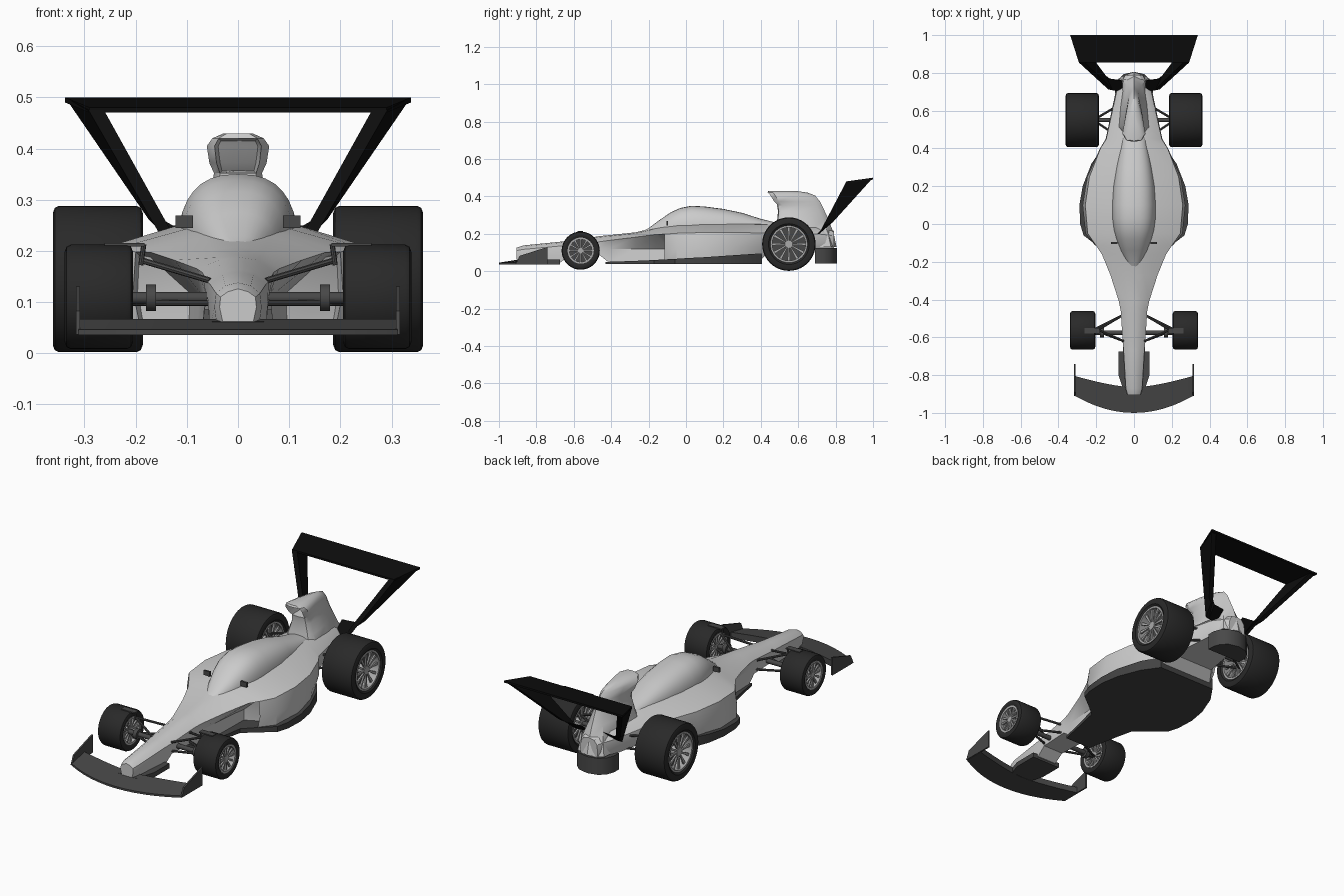
import bpy, bmesh, math
from mathutils import Vector, Matrix

if "Cube" in bpy.data.objects:
    bpy.data.objects.remove(bpy.data.objects["Cube"])


def material(name, v):
    m = bpy.data.materials.new(name)
    m.diffuse_color = (v, v, v, 1)
    m.use_nodes = True
    m.node_tree.nodes["Principled BSDF"].inputs["Base Color"].default_value = m.diffuse_color
    return m


TYRE = material("rubber", 0.022)
DARK = material("dark_grey", 0.065)
FLOOR = material("floor_grey", 0.055)
BLACK = material("black", 0.004)
RIM = material("rim_silver", 0.4)


def build(name, verts, faces, mat=None, angle=35, edit=None):
    bm = bmesh.new()
    vs = [bm.verts.new(v) for v in verts]
    fs = [bm.faces.new([vs[i] for i in f]) for f in faces]
    bmesh.ops.recalc_face_normals(bm, faces=bm.faces)
    if edit:
        edit(bm, fs)
    me = bpy.data.meshes.new(name)
    bm.to_mesh(me)
    bm.free()
    ob = bpy.data.objects.new(name, me)
    bpy.context.collection.objects.link(ob)
    if mat:
        me.materials.append(mat)
    bpy.ops.object.select_all(action='DESELECT')
    ob.select_set(True)
    bpy.context.view_layer.objects.active = ob
    bpy.ops.object.shade_smooth_by_angle(angle=math.radians(angle))
    return ob


def loft(name, rings, mat=None, wrap=False, angle=35, edit=None):
    n, m = len(rings[0]), len(rings)
    faces = []
    for i in range(m if wrap else m - 1):
        a, b = i * n, (i + 1) % m * n
        faces += [(a + j, a + (j + 1) % n, b + (j + 1) % n, b + j) for j in range(n)]
    if not wrap:
        faces += [tuple(range(n)), tuple(range((m - 1) * n, m * n))]
    return build(name, [v for r in rings for v in r], faces, mat, angle, edit)


def mirrored(half):
    # half outline from centre to centre, closed with its reflection in x
    return half + [(-x, y, z) for x, y, z in half[-2:0:-1]]


def recess(ids, thickness, depth):
    def edit(bm, fs):
        sel = [fs[i] for i in ids]
        bmesh.ops.inset_region(bm, faces=sel, thickness=thickness, use_even_offset=False)
        vs = {v for f in sel for v in f.verts}
        bmesh.ops.translate(bm, verts=list(vs), vec=(0, depth, 0))
    return edit


def prism(name, outline, z0, z1, mat):
    return loft(name, [[(x, y, z) for x, y in outline] for z in (z0, z1)], mat)


def box(name, c, s, mat):
    x, y, z = (v / 2 for v in s)
    return prism(name, [(c[0] - x, c[1] - y), (c[0] + x, c[1] - y), (c[0] + x, c[1] + y), (c[0] - x, c[1] + y)],
                 c[2] - z, c[2] + z, mat)


def bar(name, p, q, r, mat=DARK, n=8):
    p, q = Vector(p), Vector(q)
    rot = (q - p).to_track_quat('Z', 'Y')
    circle = [rot @ Vector((r * math.cos(2 * math.pi * k / n), r * math.sin(2 * math.pi * k / n), 0)) for k in range(n)]
    return loft(name, [[e + c for c in circle] for e in (p, q)], mat)


def lathe(name, c, profile, mat, n=40):
    return loft(name, [[(c[0] + x, c[1] + r * math.cos(2 * math.pi * k / n), c[2] + r * math.sin(2 * math.pi * k / n))
                        for x, r in profile] for k in range(n)], mat, wrap=True)


# Main body: y, bottom z, bottom x, mid x, mid z, shoulder x, shoulder z, top x, top z
stations = [
    (-.905, .062, .03, .036, .09, .034, .11, .02, .12),
    (-.87, .045, .04, .046, .09, .043, .117, .025, .132),
    (-.67, .048, .055, .058, .10, .055, .135, .03, .152),
    (-.62, .085, .058, .06, .11, .06, .14, .033, .158),
    (-.46, .085, .066, .064, .12, .07, .158, .038, .182),
    (-.41, .045, .07, .064, .12, .08, .165, .042, .187),
    (-.27, .045, .08, .075, .12, .125, .182, .052, .202),
    (-.16, .045, .09, .085, .12, .17, .197, .065, .228),
    (-.115, .045, .19, .205, .12, .2, .198, .075, .237),
    (-.05, .045, .25, .257, .12, .245, .203, .09, .246),
    (.1, .045, .268, .272, .13, .258, .207, .11, .252),
    (.25, .05, .235, .248, .13, .236, .207, .10, .252),
    (.4, .06, .15, .18, .13, .178, .205, .085, .25),
    (.45, .11, .12, .15, .15, .147, .205, .08, .248),
    (.7, .12, .085, .097, .15, .092, .2, .055, .235),
    (.79, .12, .045, .05, .15, .045, .19, .03, .21),
]
rings = [mirrored([(0, y, zb), (xb, y, zb), (xm, y, zm), (xs, y, zs), (xt, y, zt), (0, y, zt + .006)])
         for y, zb, xb, xm, zm, xs, zs, xt, zt in stations]
# side inlets are pushed into the step at the front of each pod
inlets = recess([70 + 1, 70 + 2, 70 + 7, 70 + 8], .01, .07)
loft("body", rings, angle=32, edit=inlets)

# Cockpit canopy: y, half width, base z, top z
canopy = [(-.25, .015, .19, .206), (-.2, .045, .19, .23), (-.14, .073, .2, .275), (-.08, .094, .21, .316),
          (-.03, .107, .22, .338), (.03, .115, .22, .35), (.1, .116, .22, .346), (.2, .11, .22, .333),
          (.3, .095, .22, .312), (.4, .075, .22, .28), (.5, .06, .22, .255)]
rings = []
for y, w, zb, zt in canopy:
    arc = [k * math.pi / 16 for k in range(9)]
    rings.append(mirrored([(0, y, zb)] + [(w * math.cos(a) ** .8, y, zb + (zt - zb) * math.sin(a) ** .85)
                                          for a in arc[:-1]] + [(0, y, zt)]))
loft("canopy", rings, angle=50)

# Air box and engine cover: z, front y, back y, front half width, back half width
levels = [(.13, .47, .805, .1, .075), (.2, .475, .79, .092, .06), (.27, .487, .765, .07, .04), (.32, .492, .742, .052, .03),
          (.352, .487, .727, .047, .024), (.372, .468, .717, .056, .022), (.405, .447, .69, .061, .02),
          (.42, .436, .65, .05, .018), (.429, .44, .59, .03, .012)]
rings = [mirrored([(0, f, z), (w * .75, f + .004, z), (w, f + .03, z), (w * .6 + v * .4, f * .5 + b * .5, z),
                   (v, b - .03, z), (0, b, z)]) for z, f, b, w, v in levels]
loft("air_box", rings, angle=40, edit=recess([i * 10 + j for i in (4, 5, 6) for j in (0, 9)], .007, .07))

# Floor: y, half width, top z
floor = [(-.43, .075, .05), (-.28, .105, .055), (-.17, .13, .06), (-.12, .19, .063), (-.06, .267, .066), (0, .285, .07),
         (.1, .289, .075), (.2, .272, .082), (.32, .225, .09), (.405, .165, .096)]
loft("floor", [[(-w, y, .038), (w, y, .038), (w, y, z), (-w, y, z)] for y, w, z in floor], FLOOR, angle=25)

# Rounded tail diffuser
half = [(.1, .69), (.098, .73), (.085, .765), (.055, .793), (0, .806)]
prism("tail_diffuser", half + [(-x, y) for x, y in half[-2::-1]], .04, .125, DARK)

# Front wing with end plates and nose mount
rings = []
for k in range(-6, 7):
    t = k / 6
    yf, yr = -1 + .09 * t * t, -.865 + .06 * abs(t) ** 1.5
    rings.append([(.312 * t, yf, .036), (.312 * t, yr, .036), (.312 * t, yr, .067), (.312 * t, yf, .046)])
loft("front_wing", rings, DARK, angle=25)
prism("nose_mount", [(-.05, -.9), (.05, -.9), (.082, -.8), (.082, -.675), (-.082, -.675), (-.082, -.8)], .037, .062, DARK)

# Rear wing
loft("rear_wing", [[(s * .29, .855, .47), (s * .338, 1, .49), (s * .338, 1, .5), (s * .29, .855, .48)]
                   for s in (-1, 1)], BLACK)

# Everything that comes in left and right copies
for s, side in ((1, "right"), (-1, "left")):
    plate = [(-.91, .037), (-.74, .037), (-.74, .13), (-.89, .082)]
    loft(f"end_plate_{side}", [[(s * x, y, z) for y, z in plate] for x in (.309, .317)], DARK)

    # rear wing leg: front point, back point, thickness
    leg = [((.292, .855, .475), (.338, 1, .5), .03), ((.163, .737, .25), (.175, .785, .262), .026),
           ((.135, .712, .2), (.15, .77, .25), .022), ((.07, .70, .2), (.07, .76, .25), .01)]
    rings = []
    for a, b, t in leg:
        rings.append([(s * a[0], *a[1:]), (s * b[0], *b[1:]), (s * (b[0] - t), *b[1:]), (s * (a[0] - t), *a[1:])])
    loft(f"rear_wing_leg_{side}", rings, BLACK, angle=20)

    # wheels
    for name, c, r, w, ri in (("front", (s * .272, -.563, .11), .102, .067, .068),
                              ("rear", (s * .274, .55, .145), .143, .088, .097)):
        tag = f"{name}_{side}"
        lathe(f"tyre_{tag}", c, [(-w * .9, ri), (-w, ri + .012), (-w, r - .014), (-w + .004, r - .004), (-w + .012, r),
                                 (w - .012, r), (w - .004, r - .004), (w, r - .014), (w, ri + .012), (w * .9, ri)], TYRE)
        lathe(f"rim_{tag}", c, [(-w * .94, ri - .008), (-w * .94, ri + .002), (w * .94, ri + .002), (w * .94, ri - .008)], RIM)
        bar(f"hub_{tag}", (c[0] - w * .85, *c[1:]), (c[0] + w * .85, *c[1:]), ri * .22, RIM, 16)
        bar(f"brake_disc_{tag}", (c[0] - .3 * w, *c[1:]), (c[0] + .3 * w, *c[1:]), ri - .004, DARK, 32)
        verts, faces = [], []
        for x in (-w * .78, w * .78):
            for k in range(12):
                rot = Matrix.Rotation(k * math.pi / 6, 3, 'X')
                i = len(verts)
                for q, h in ((ri * .15, .003), (ri - .003, ri * .075)):
                    verts += [Vector(c) + rot @ Vector((x + a * .004, b * h, q))
                              for a, b in ((-1, -1), (1, -1), (1, 1), (-1, 1))]
                faces += [(i + j, i + (j + 1) % 4, i + 4 + (j + 1) % 4, i + 4 + j) for j in range(4)]
                faces += [(i, i + 1, i + 2, i + 3), (i + 4, i + 5, i + 6, i + 7)]
        build(f"spokes_{tag}", verts, faces, RIM)

    # front axle, brake drum, wishbones and steering bracket
    bar(f"front_axle_{side}", (s * .04, -.575, .108), (s * .25, -.575, .108), .012, DARK, 12)
    bar(f"front_drum_{side}", (s * .16, -.575, .108), (s * .18, -.575, .108), .026, DARK, 16)
    for y in (-.48, -.62):
        bar(f"front_upper_arm_{side}", (s * .055, y, .142), (s * .19, -.56, .182), .006)
        bar(f"front_lower_arm_{side}", (s * .055, y, .098), (s * .215, -.56, .098), .006)
    bar(f"front_upright_{side}", (s * .19, -.565, .172), (s * .184, -.565, .213), .005)
    box(f"front_bracket_{side}", (s * .222, -.565, .212), (.078, .03, .006), DARK)

    # rear axle and wishbones
    bar(f"rear_axle_{side}", (s * .06, .55, .145), (s * .25, .55, .145), .011, DARK, 12)
    for y in (.46, .63):
        bar(f"rear_upper_arm_{side}", (s * .08, y, .19), (s * .215, .55, .185), .006)
        bar(f"rear_lower_arm_{side}", (s * .08, y, .125), (s * .215, .55, .11), .006)

    # small cockpit vents
    box(f"cockpit_vent_{side}", (s * .105, -.1, .257), (.035, .01, .024), DARK)
